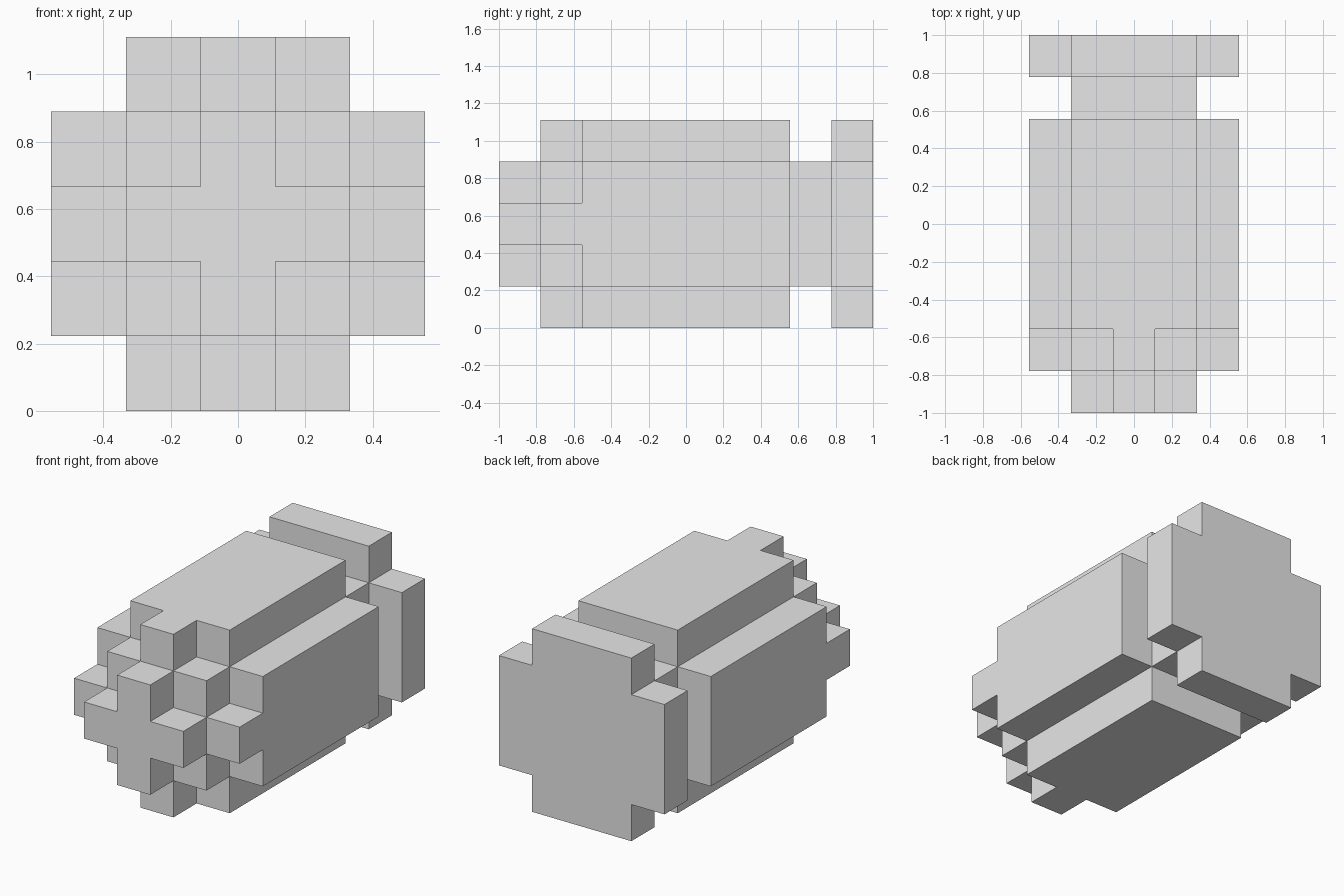
import bpy
import bmesh

cube = bpy.data.objects.get("Cube")
if cube:
    bpy.data.objects.remove(cube, do_unlink=True)

UNIT = 2 / 9              # edge of one block
CENTRE_Z = 2.5 * UNIT     # axis height

grey = bpy.data.materials.new("light_grey")
grey.use_nodes = True
grey.diffuse_color = (0.8, 0.8, 0.8, 1)
grey.node_tree.nodes["Principled BSDF"].inputs["Base Color"].default_value = (0.8, 0.8, 0.8, 1)

# Stepped outlines: one quadrant each, in blocks from the axis
PLUS = [(1.5, 0.5), (0.5, 0.5), (0.5, 1.5)]
DIAMOND = [(2.5, 0.5), (1.5, 0.5), (1.5, 1.5), (0.5, 1.5), (0.5, 2.5)]
ROUND = [(2.5, 1.5), (1.5, 1.5), (1.5, 2.5)]
SQUARE = [(1.5, 1.5)]


def stepped_prism(name, quadrant, start, length):
    """Turn the quadrant into a full outline and extrude it along y."""
    outline, points = [], quadrant
    for _ in range(4):
        outline += points
        points = [(-z, x) for x, z in points]
    bm = bmesh.new()
    y = -1 + start * UNIT
    face = bm.faces.new([bm.verts.new((x * UNIT, y, CENTRE_Z + z * UNIT)) for x, z in outline])
    extruded = bmesh.ops.extrude_face_region(bm, geom=[face], use_keep_orig=True)["geom"]
    moved = [g for g in extruded if isinstance(g, bmesh.types.BMVert)]
    bmesh.ops.translate(bm, verts=moved, vec=(0, length * UNIT, 0))
    bmesh.ops.recalc_face_normals(bm, faces=bm.faces)
    mesh = bpy.data.meshes.new(name)
    bm.to_mesh(mesh)
    bm.free()
    mesh.materials.append(grey)
    bpy.context.collection.objects.link(bpy.data.objects.new(name, mesh))


# Parts from the front to the back
stepped_prism("nose_tip", PLUS, 0, 1)
stepped_prism("nose_base", DIAMOND, 1, 1)
stepped_prism("body", ROUND, 2, 5)
stepped_prism("groove", SQUARE, 7, 1)
stepped_prism("rear_rim", ROUND, 8, 1)
